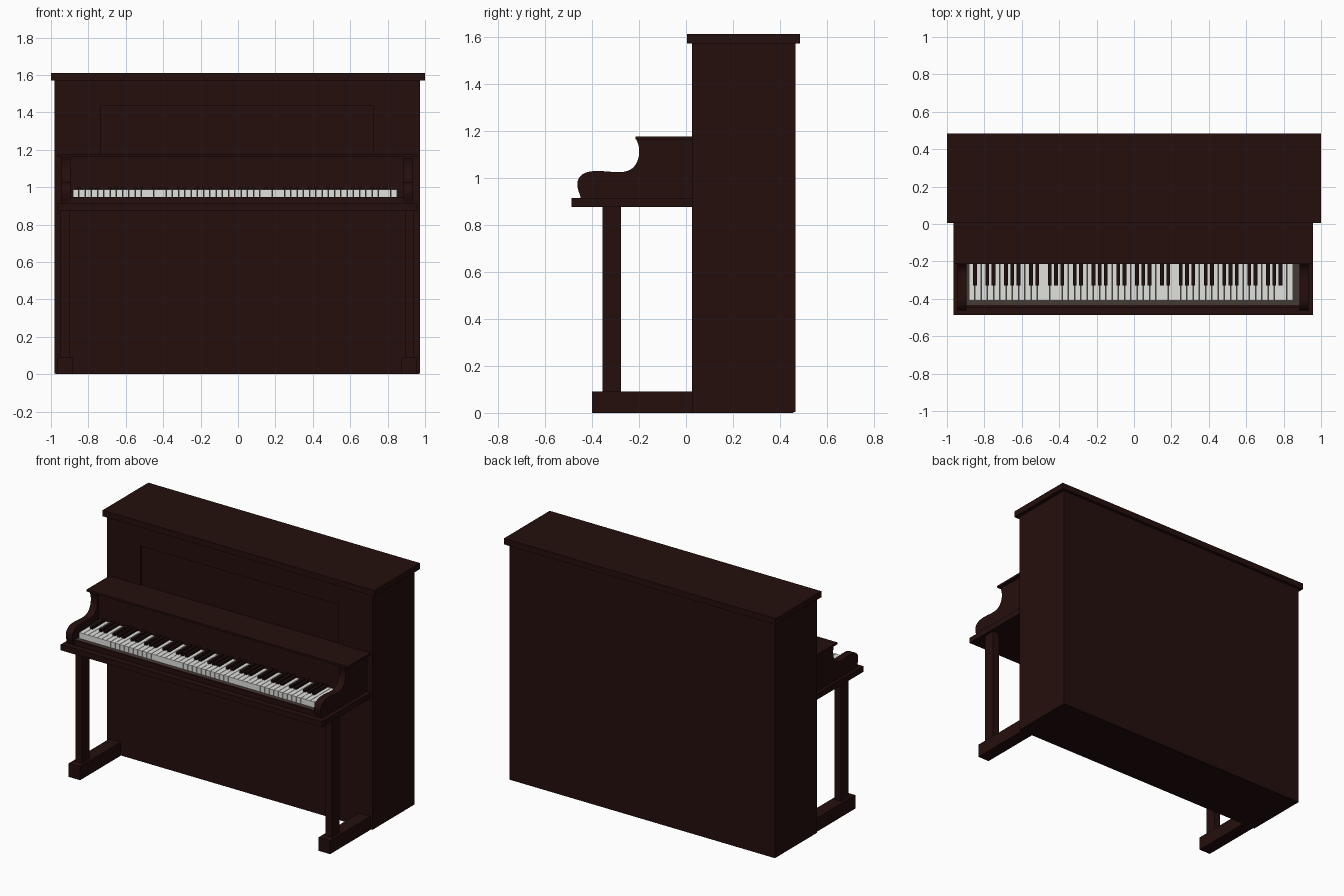
import bpy, bmesh, math

if "Cube" in bpy.data.objects:
    bpy.data.objects.remove(bpy.data.objects["Cube"])

def material(name, rgb):
    m = bpy.data.materials.new(name)
    m.diffuse_color = (*rgb, 1)
    m.use_nodes = True
    m.node_tree.nodes["Principled BSDF"].inputs["Base Color"].default_value = m.diffuse_color
    return m

WOOD = material("dark mahogany", (0.0175, 0.0045, 0.0038))
EBONY = material("ebony", (0.012, 0.004, 0.0035))
IVORY = material("ivory", (0.75, 0.75, 0.73))
TRAY = material("dull brown", (0.055, 0.042, 0.034))
CX = -0.004  # the body sits very slightly left of the lid centre

def add_box(bm, x0, x1, y0, y1, z0, z1):
    v = [bm.verts.new((x, y, z)) for z in (z0, z1)
         for x, y in ((x0, y0), (x1, y0), (x1, y1), (x0, y1))]
    for f in ((3, 2, 1, 0), (4, 5, 6, 7), (0, 1, 5, 4),
              (1, 2, 6, 5), (2, 3, 7, 6), (3, 0, 4, 7)):
        bm.faces.new([v[i] for i in f])

def finish(bm, name, mat):
    bmesh.ops.recalc_face_normals(bm, faces=bm.faces[:])
    me = bpy.data.meshes.new(name)
    bm.to_mesh(me)
    bm.free()
    me.materials.append(mat)
    ob = bpy.data.objects.new(name, me)
    bpy.context.collection.objects.link(ob)
    return ob

def boxes(name, mat, *dims):
    bm = bmesh.new()
    for d in dims:
        add_box(bm, *d)
    return finish(bm, name, mat)

def bezier(p0, p1, p2, p3, n=12):
    pts = []
    for i in range(n):
        t = i / n
        k = ((1-t)**3, 3*t*(1-t)**2, 3*t*t*(1-t), t**3)
        pts.append(tuple(sum(w*p[a] for w, p in zip(k, (p0, p1, p2, p3))) for a in (0, 1)))
    return pts

# Cabinet with a recessed music panel, and its lid
cabinet = boxes("cabinet", WOOD, (-0.98, 0.973, 0.025, 0.465, 0.004, 1.57))
cutter = boxes("panel_cutter", WOOD, (-0.735, 0.722, 0.0, 0.036, 1.17, 1.435))
cutter.hide_render = True
cutter.hide_viewport = True
cut = cabinet.modifiers.new("music panel recess", 'BOOLEAN')
cut.object = cutter
cut.operation = 'DIFFERENCE'
cut.solver = 'EXACT'
boxes("cabinet_base", WOOD, (-0.975, 0.968, 0.03, 0.457, 0.0, 0.02))
boxes("lid", WOOD, (-1.0, 1.0, 0.005, 0.485, 1.57, 1.61))

# Key bed, key slip, fallboard and shelf
boxes("key_bed", WOOD, (-0.964, 0.958, -0.487, 0.03, 0.876, 0.914))
boxes("key_slip", WOOD, (-0.90, 0.89, -0.447, -0.434, 0.91, 0.948))
boxes("key_tray", TRAY, (-0.90, 0.89, -0.436, -0.18, 0.91, 0.945))
boxes("fallboard", WOOD, (-0.92, 0.91, -0.188, 0.03, 0.91, 1.165))
boxes("shelf", WOOD, (-0.964, 0.958, -0.215, 0.03, 1.163, 1.176))

# Scrolled cheeks at both ends of the keyboard
profile = [(0.03, 0.91), (-0.447, 0.91)]
profile += bezier((-0.450, 0.925), (-0.480, 0.99), (-0.452, 1.027), (-0.385, 1.028), 14)
profile += bezier((-0.385, 1.028), (-0.33, 1.030), (-0.285, 1.015), (-0.245, 1.030), 8)
profile += bezier((-0.245, 1.030), (-0.195, 1.05), (-0.188, 1.125), (-0.213, 1.165), 14)
profile += [(-0.213, 1.165), (0.03, 1.165)]
for side, s in (("left", -1), ("right", 1)):
    bm = bmesh.new()
    x0, x1 = sorted((-0.006 + s*0.89, -0.006 + s*0.938))
    face = bm.faces.new([bm.verts.new((x0, y, z)) for y, z in profile])
    ext = bmesh.ops.extrude_face_region(bm, geom=[face])
    bmesh.ops.translate(bm, vec=(x1 - x0, 0, 0),
                        verts=[g for g in ext["geom"] if isinstance(g, bmesh.types.BMVert)])
    cheek = finish(bm, side + "_cheek", WOOD)
    bpy.context.view_layer.objects.active = cheek
    cheek.select_set(True)
    bpy.ops.object.shade_smooth_by_angle(angle=math.radians(35))
    cheek.select_set(False)
    # Leg and floor runner under each cheek
    c = CX + s*0.92
    boxes(side + "_leg", WOOD, (c - 0.024, c + 0.024, -0.356, -0.277, 0.08, 0.88))
    boxes(side + "_foot", WOOD, (c - 0.042, c + 0.042, -0.40, 0.03, 0.0, 0.09))

# Keyboard: 52 naturals starting on A, with sharps between them
X0, PITCH = -0.884, 1.734 / 52
whites, blacks = [], []
for i in range(52):
    x = X0 + i*PITCH
    whites.append((x + 0.0012, x + PITCH - 0.0012, -0.41, -0.18, 0.948, 0.987))
    if i < 51 and i % 7 in (0, 2, 3, 5, 6):
        b = x + PITCH
        blacks.append((b - 0.010, b + 0.010, -0.328, -0.18, 0.96, 1.002))
boxes("white_keys", IVORY, *whites)
boxes("black_keys", EBONY, *blacks)
